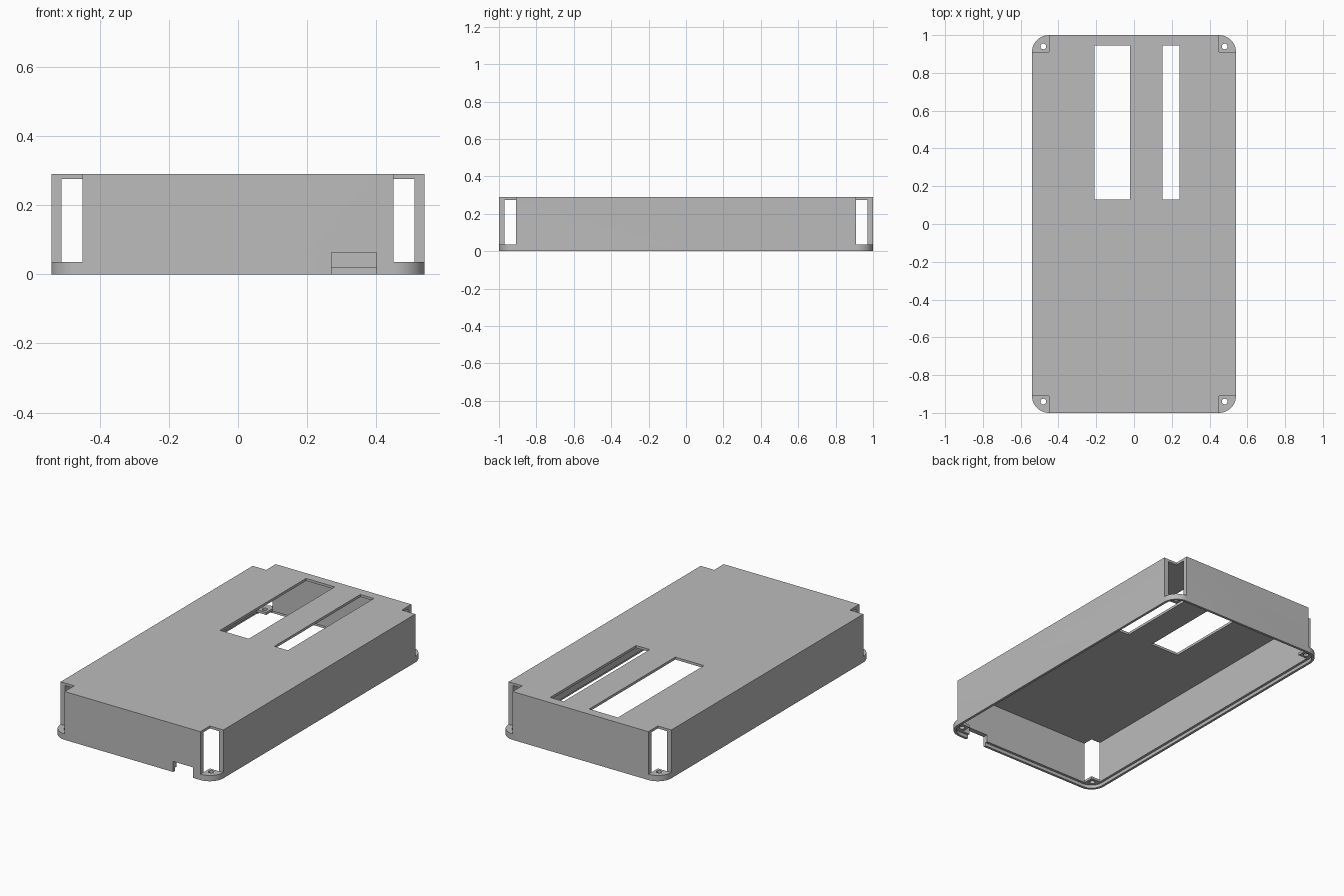
import bpy
import math

cube = bpy.data.objects.get("Cube")
if cube:
    bpy.data.objects.remove(cube, do_unlink=True)

HX, HY, HEIGHT = 0.54, 1.0, 0.29      # half width, half length, height
WALL, ROOF, LIP = 0.03, 0.015, 0.015  # thicknesses
NOTCH, PAD = 0.09, 0.035              # corner notch size, corner pad height
SIGNS = [(1, 1), (-1, 1), (-1, -1), (1, -1)]

grey = bpy.data.materials.new("plain grey")
grey.use_nodes = True
colour = (0.5, 0.5, 0.5, 1)
grey.diffuse_color = colour
grey.node_tree.nodes["Principled BSDF"].inputs["Base Color"].default_value = colour


def prism(name, outline, z0, z1):
    """Extrude a counter-clockwise outline between two heights."""
    n = len(outline)
    verts = [(x, y, z) for z in (z0, z1) for x, y in outline]
    faces = [list(range(n))[::-1], list(range(n, 2 * n))]
    faces += [[i, (i + 1) % n, n + (i + 1) % n, n + i] for i in range(n)]
    mesh = bpy.data.meshes.new(name)
    mesh.from_pydata(verts, [], faces)
    mesh.materials.append(grey)
    obj = bpy.data.objects.new(name, mesh)
    bpy.context.collection.objects.link(obj)
    return obj


def rect(x0, x1, y0, y1):
    return [(x0, y0), (x1, y0), (x1, y1), (x0, y1)]


def circle(cx, cy, r, n=24):
    angles = [math.tau * i / n for i in range(n)]
    return [(cx + r * math.cos(a), cy + r * math.sin(a)) for a in angles]


def rounded(hx, hy, r, steps=12):
    points = []
    for q, (sx, sy) in enumerate(SIGNS):
        for i in range(steps + 1):
            a = math.pi / 2 * (q + i / steps)
            points.append((sx * (hx - r) + r * math.cos(a),
                           sy * (hy - r) + r * math.sin(a)))
    return points


def cross(hx, hy, ix, iy):
    """Rectangle with a square step taken out of each corner."""
    points = []
    for sx, sy in SIGNS:
        corner = [(sx * hx, sy * iy), (sx * ix, sy * iy), (sx * ix, sy * hy)]
        points += corner if sx * sy > 0 else corner[::-1]
    return points


def cut(body, outline, z0, z1):
    tool = prism("cutter", outline, z0, z1)
    tool.hide_render = True
    mod = body.modifiers.new("cut", "BOOLEAN")
    mod.operation, mod.solver, mod.object = "DIFFERENCE", "EXACT", tool
    bpy.context.view_layer.objects.active = body
    bpy.ops.object.modifier_apply(modifier=mod.name)
    bpy.data.objects.remove(tool, do_unlink=True)


# Rounded block, hollowed from below but leaving corner pads
casing = prism("casing", rounded(HX, HY, NOTCH), 0, HEIGHT)
cut(casing, cross(HX - WALL, HY - WALL, HX - NOTCH, HY - NOTCH), -0.1, HEIGHT - ROOF)

# Stepped rim around the open underside
cut(casing, rounded(HX - LIP, HY - LIP, NOTCH - LIP), -0.1, 0.02)

# Open corner notches above the pads, and a screw hole in each pad
for sx, sy in SIGNS:
    xs = sorted((sx * (HX - NOTCH), sx * (HX + 0.1)))
    ys = sorted((sy * (HY - NOTCH), sy * (HY + 0.1)))
    cut(casing, rect(*xs, *ys), PAD, HEIGHT + 0.1)
    cut(casing, circle(sx * 0.48, sy * 0.94, 0.015), -0.1, 0.1)

# Two long windows in the roof
for x0, x1 in ((-0.21, -0.02), (0.15, 0.24)):
    cut(casing, rect(x0, x1, 0.13, 0.945), HEIGHT - 0.1, HEIGHT + 0.1)

# Cable opening in the front wall
cut(casing, rect(0.27, 0.40, -HY - 0.1, -HY + 0.06), -0.1, 0.063)

# Smooth the rounded corners and keep the edges crisp
bpy.ops.object.select_all(action="DESELECT")
casing.select_set(True)
bpy.context.view_layer.objects.active = casing
bpy.ops.object.shade_smooth_by_angle(angle=math.radians(30))
